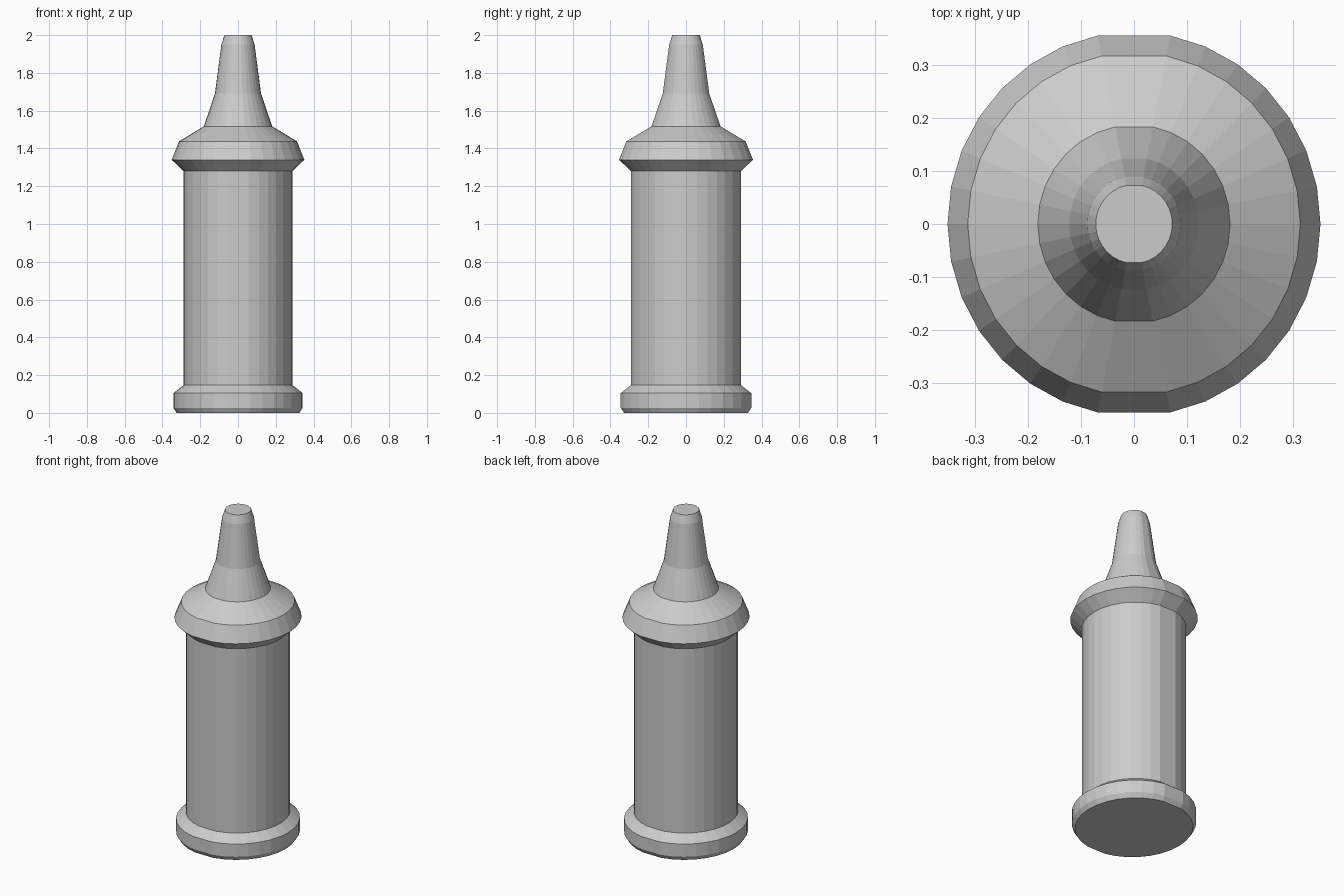
import bpy, bmesh
from math import cos, sin, tau

if "Cube" in bpy.data.objects:
    bpy.data.objects.remove(bpy.data.objects["Cube"])

STEPS = 32
DEPTH = 1.03  # section is slightly deeper than wide, with flats front and back
ANGLES = [tau * i / STEPS for i in range(STEPS) if i % 16 != 8]


def lathe(name, profile, cap_bottom=False, cap_top=False):
    """Flat-shaded turned part from (radius, height) points."""
    bm = bmesh.new()
    rings = [[bm.verts.new((r * cos(a), r * DEPTH * sin(a), z)) for a in ANGLES]
             for r, z in profile]
    n = len(ANGLES)
    for low, high in zip(rings, rings[1:]):
        for i in range(n):
            j = (i + 1) % n
            bm.faces.new((low[i], low[j], high[j], high[i]))
    if cap_bottom:
        bm.faces.new(rings[0][::-1])
    if cap_top:
        bm.faces.new(rings[-1])
    mesh = bpy.data.meshes.new(name)
    bm.to_mesh(mesh)
    bm.free()
    obj = bpy.data.objects.new(name, mesh)
    bpy.context.collection.objects.link(obj)
    return obj


# Chamfered foot
lathe("base_rim", [(0.325, 0), (0.342, 0.027), (0.342, 0.105), (0.288, 0.147)],
      cap_bottom=True)

# Straight barrel
lathe("bottle_body", [(0.288, 0.147), (0.288, 1.28)])

# Flared cap collar and sloped shoulder
lathe("cap_collar", [(0.288, 1.28), (0.351, 1.34), (0.313, 1.437), (0.181, 1.517)])

# Tapered tip
lathe("nozzle", [(0.181, 1.517), (0.122, 1.69), (0.088, 1.95), (0.072, 2.0)],
      cap_top=True)
